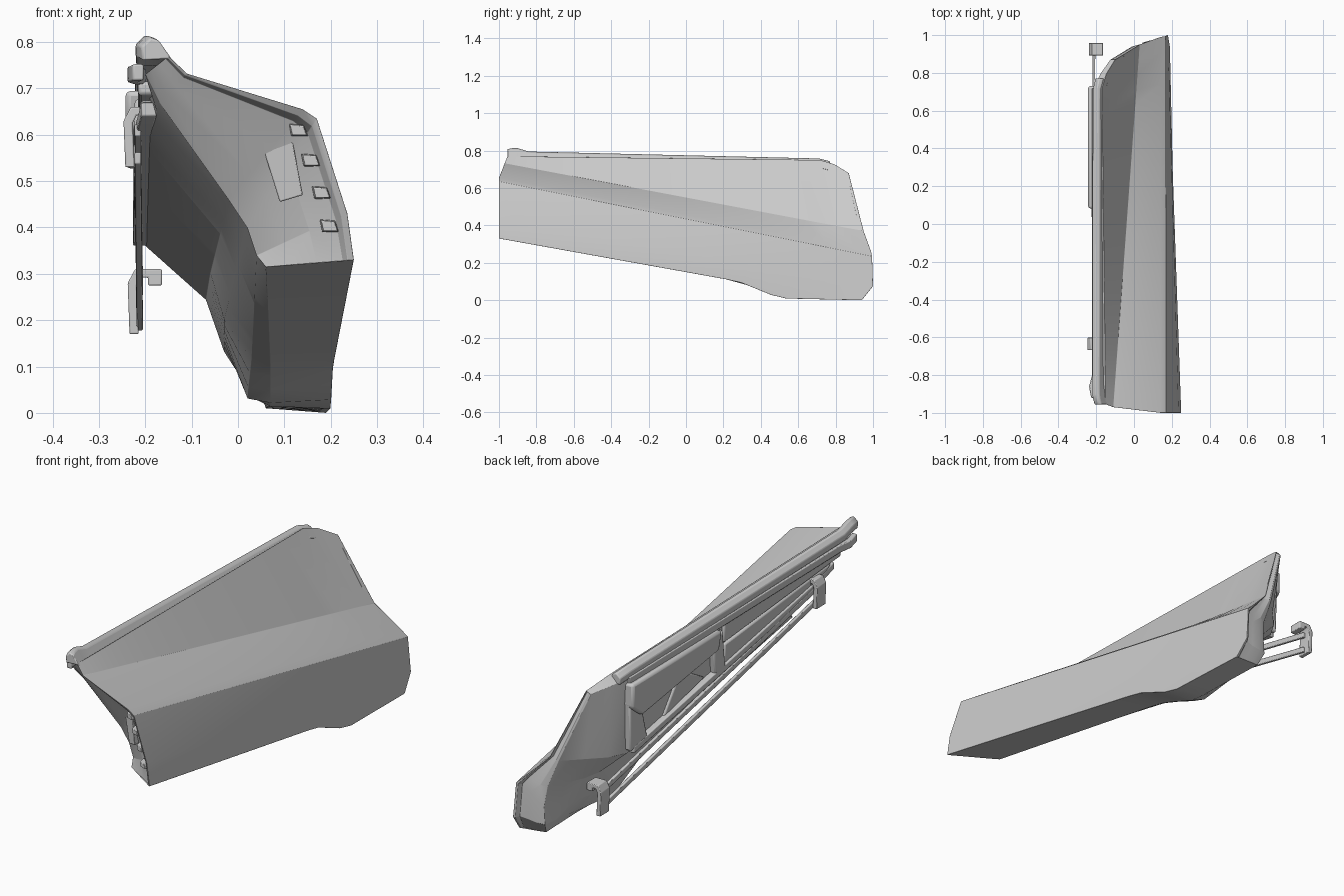
import bpy, bmesh, math
from mathutils import Vector

if "Cube" in bpy.data.objects:
    bpy.data.objects.remove(bpy.data.objects["Cube"])


def finish(name, bm, bevel=0.0, angle=30, limit=28):
    bmesh.ops.remove_doubles(bm, verts=bm.verts, dist=1e-5)
    bmesh.ops.recalc_face_normals(bm, faces=bm.faces)
    me = bpy.data.meshes.new(name)
    bm.to_mesh(me)
    bm.free()
    ob = bpy.data.objects.new(name, me)
    bpy.context.collection.objects.link(ob)
    bpy.ops.object.select_all(action='DESELECT')
    ob.select_set(True)
    bpy.context.view_layer.objects.active = ob
    bpy.ops.object.shade_smooth_by_angle(angle=math.radians(angle))
    if bevel:
        m = ob.modifiers.new("bevel", 'BEVEL')
        m.width, m.segments = bevel, 2
        m.limit_method, m.angle_limit = 'ANGLE', math.radians(limit)
    return ob


def rail(s, keys):
    """Point at fraction s of a rail of (y, x, z) keys."""
    y = keys[0][0] + (keys[-1][0] - keys[0][0]) * s
    for a, b in zip(keys, keys[1:]):
        if y <= b[0] + 1e-6:
            f = (y - a[0]) / (b[0] - a[0])
            return Vector((a[1] + (b[1] - a[1]) * f, y, a[2] + (b[2] - a[2]) * f))


def strip(bm, rows, closed=False):
    vs = [[bm.verts.new(p) for p in r] for r in rows]
    n = len(vs[0])
    for r0, r1 in zip(vs, vs[1:]):
        for i in range(n if closed else n - 1):
            j = (i + 1) % n
            bm.faces.new((r0[i], r0[j], r1[j], r1[i]))
    return vs


# Main body: outer skin rails, top to bottom
outer = [
    [(-.955, -.15, .77), (.72, -.17, .75), (.80, -.145, .725), (.87, -.10, .68)],
    [(-.97, -.11, .732), (.95, .03, .37)],
    [(-1, .14, .655), (.99, .14, .26)],
    [(-1, .17, .635), (.995, .168, .235)],
    [(-1, .236, .43), (1, .18, .075)],
    [(-1, .25, .33), (.28, .205, .10), (.5, .20, .01), (.94, .19, .0)]]
# Inner side rails, top to bottom
inner = [
    [(-.92, -.20, .73), (.75, -.21, .71), (.87, -.125, .67)],
    [(-.88, -.17, .67), (-.6, -.19, .60), (.74, -.20, .355), (.94, -.01, .36)],
    [(-.82, -.02, .46), (.3, -.06, .30), (.76, -.07, .24), (.95, .04, .23)],
    [(-.82, .02, .40), (.3, -.03, .2), (.75, -.03, .13), (.96, .05, .14)],
    [(-.82, .04, .34), (.28, .03, .12), (.5, .02, .03), (.96, .045, .06)],
    [(-.86, .06, .315), (.28, .07, .10), (.5, .07, .015), (.93, .06, .01)]]
bm = bmesh.new()
N = 24
strip(bm, [[rail(i / N, r) for r in outer] + [rail(i / N, r) for r in reversed(inner)]
           for i in range(N + 1)], True)
# Dished front and back ends
for s, push in ((0, 1), (1, -1)):
    a = [rail(s, r) for r in outer]
    b = [rail(s, r) for r in inner]
    rows = [a]
    for f, d in ((.07, .0), (.13, .02), (.42, .012), (.72, .0)):
        rows.append([p.lerp(q, f) + Vector((0, push * d * (1 if 0 < i < 5 else .4), 0))
                     for i, (p, q) in enumerate(zip(a, b))])
    rows.append(b)
    strip(bm, rows)
    # close the slivers at top and bottom of each end
    for k in (0, -1):
        bm.faces.new([bm.verts.new(r[k]) for r in rows])
finish("door_body", bm, .008, 24, 19)


def sweep(name, path, prof, bevel=.004):
    """Sweep an xz profile along a path that runs mainly in y."""
    bm = bmesh.new()
    vs = strip(bm, [[Vector((x + u, y, z + w)) for u, w in prof] for y, x, z in path], True)
    bm.faces.new(vs[0])
    bm.faces.new(vs[-1])
    return finish(name, bm, bevel)


def rect(w, h):
    return [(-w / 2, -h / 2), (w / 2, -h / 2), (w / 2, h / 2), (-w / 2, h / 2)]


# Top lip with flared front end, and the seal beside it
sweep("top_lip", [(-.955, -.182, .785), (-.93, -.19, .79), (-.90, -.195, .79), (-.84, -.195, .772),
                  (.71, -.192, .735), (.77, -.178, .72)],
      [(-.024, -.025), (.03, -.022), (.044, -.028), (.012, .018), (-.006, .024), (-.026, .005)])
sweep("window_seal", [(-.92, -.215, .735), (-.86, -.226, .73), (-.8, -.21, .725), (.72, -.21, .70)], rect(.024, .035))


def plate(name, outline, x0, x1, bevel=.008):
    """Panel with a yz outline between two x depths."""
    bm = bmesh.new()
    vs = strip(bm, [[Vector((x, y, z)) for y, z in outline] for x in (x0, x1)], True)
    bm.faces.new(vs[0])
    bm.faces.new(vs[1])
    return finish(name, bm, bevel)


# Inner trim: armrest, pocket frame and front panels
plate("armrest", [(.73, .69), (.08, .695), (.1, .61), (.66, .525), (.73, .58)], -.18, -.243, .012)
plate("pocket_post_back", [(.73, .60), (.64, .55), (.60, .40), (.72, .375)], -.17, -.226)
plate("pocket_post_front", [(.12, .63), (.05, .68), (.03, .50), (.10, .48)], -.17, -.224)
plate("pocket_wedge", [(.36, .57), (.30, .58), (.16, .50), (.46, .43)], -.17, -.21)
plate("front_panel_upper", [(.03, .70), (-.82, .715), (-.82, .685), (.03, .61)], -.17, -.216)
plate("front_panel_lower", [(.02, .60), (-.76, .675), (-.7, .635), (.02, .50)], -.17, -.212)
sweep("lower_trim", [(-.78, -.192, .655), (-.6, -.203, .615), (.70, -.21, .375)], rect(.034, .03))

# Two side rods
for name, za, zb in (("upper_rod", .61, .265), ("lower_rod", .55, .19)):
    sweep(name, [(-.64, -.216, za), (.93, -.212, zb)], rect(.014, .026), .003)


# Hook brackets holding the rods
def hook(name, y, x, z, reach, drop):
    t = .018
    pts = [(-.0, -drop), (-.004, -.03), (.012, 0), (reach, 0), (reach, -.035),
           (reach - .03, -.035), (reach - .03, -t), (.024, -t), (.016, -.035), (.02, -drop)]
    sweep(name, [(y - .033, x, z), (y + .033, x, z)], pts, .003)


hook("front_hook", -.635, -.243, .66, .06, .13)
hook("back_hook", .925, -.234, .31, .07, .14)

# Four pegs on the front end
for i, (x, z) in enumerate(((.13, .61), (.157, .545), (.18, .475), (.197, .403))):
    shape = [(-.019, .013), (.012, .011), (.02, -.012), (-.014, -.012)]
    bm = bmesh.new()
    vs = strip(bm, [[Vector((x + u * k, y + (.02 - u) * .3, z + w * k)) for u, w in shape]
                    for y, k in ((-.95, 1.1), (-.982, .9))], True)
    bm.faces.new(vs[0])
    bm.faces.new(vs[1])
    finish("front_peg_%d" % (i + 1), bm, .002)

# Shallow front plate in the dish
bm = bmesh.new()
quad = [(.05, .585), (.115, .60), (.14, .47), (.09, .455)]
vs = strip(bm, [[Vector((x, y + (.14 - x) * .6, z)) for x, z in quad] for y in (-.95, -.92)], True)
bm.faces.new(vs[0])
bm.faces.new(vs[1])
finish("front_plate", bm, .003)
